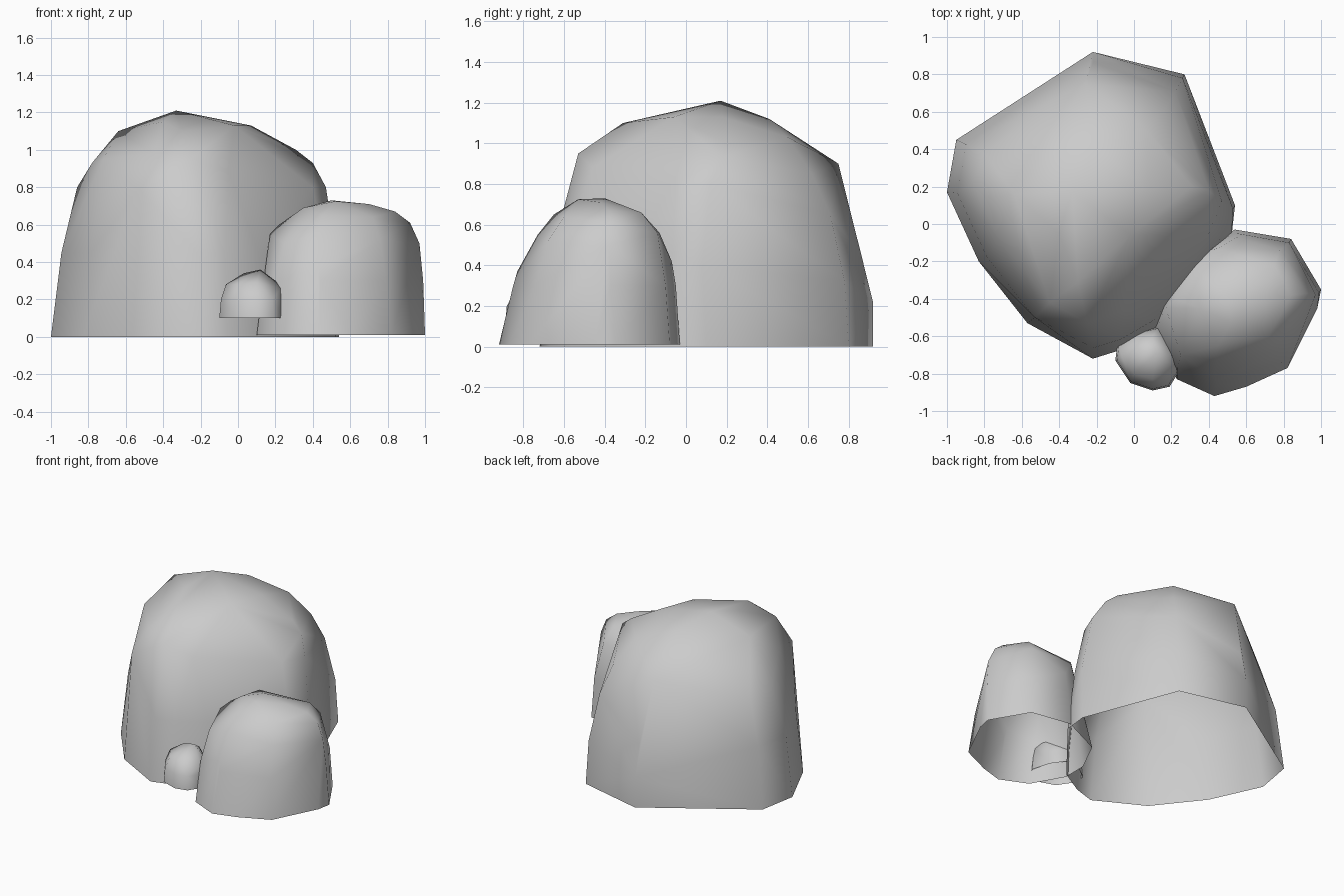
import bpy, bmesh


def rock(name, base, z0, centre, mid, upper):
    """Boulder shell: hull of base outline, scaled mid rings and crown points, open below."""
    cx, cy = centre
    pts = [(x, y, z0) for x, y in base]
    for s, z in mid:
        pts += [(cx + (x - cx) * s, cy + (y - cy) * s, z) for x, y in base]
    pts += upper
    bm = bmesh.new()
    for p in pts:
        bm.verts.new(p)
    res = bmesh.ops.convex_hull(bm, input=bm.verts)
    loose = {g for g in res["geom_interior"] + res["geom_unused"]
             if isinstance(g, bmesh.types.BMVert)}
    bmesh.ops.delete(bm, geom=list(loose), context='VERTS')
    bmesh.ops.recalc_face_normals(bm, faces=bm.faces)
    floor = [f for f in bm.faces if all(abs(v.co.z - z0) < 1e-4 for v in f.verts)]
    bmesh.ops.delete(bm, geom=floor, context='FACES')
    for f in bm.faces:
        f.smooth = True
    me = bpy.data.meshes.new(name)
    bm.to_mesh(me)
    bm.free()
    ob = bpy.data.objects.new(name, me)
    bpy.context.collection.objects.link(ob)


# Large boulder
rock("large_boulder",
     [(-1, .17), (-.95, .45), (-.22, .92), (.27, .80), (.54, .10), (.52, -.08),
      (.13, -.56), (-.06, -.67), (-.22, -.72), (-.57, -.53), (-.83, -.20)],
     0, (-.2, .1), [(.93, .45)],
     [(-.22, .92, .22), (.53, .08, .40), (.26, .78, .32), (.22, .71, .65),
      (.17, .62, .85), (.07, .50, 1.03), (-.53, -.50, .79), (-.45, -.42, .98),
      (-.86, .22, .80), (-.78, .14, .93), (-.80, .38, .76), (-.26, .75, .90),
      (.47, .12, .80), (.40, .18, .93), (.40, -.05, .80),
      (-.05, -.46, .88), (-.25, -.53, .95), (-.72, -.08, .95),
      (-.33, .17, 1.21), (-.64, .16, 1.10), (.07, .18, 1.13), (-.30, -.31, 1.10),
      (-.02, -.06, 1.13), (-.40, -.05, 1.15), (-.20, .41, 1.12), (.31, .20, 1.0)])

# Medium boulder
rock("medium_boulder",
     [(.54, -.03), (.84, -.08), (1.0, -.35), (.98, -.45), (.82, -.77), (.60, -.87),
      (.43, -.92), (.23, -.83), (.10, -.60), (.10, -.42), (.22, -.18)],
     .01, (.55, -.45), [],
     [(.99, -.37, .30), (.83, -.10, .30), (.44, -.85, .30), (.79, -.74, .30),
      (.15, -.48, .33), (.23, -.77, .30), (.55, -.05, .30),
      (.97, -.38, .50), (.92, -.37, .61), (.84, -.38, .67), (.78, -.14, .56),
      (.45, -.13, .56), (.55, -.07, .42), (.17, -.45, .55), (.22, -.40, .60),
      (.35, -.25, .66), (.75, -.22, .66), (.50, -.40, .73), (.52, -.53, .725),
      (.70, -.42, .71), (.35, -.45, .69), (.45, -.65, .65), (.72, -.60, .64),
      (.44, -.73, .55), (.76, -.68, .52), (.43, -.83, .37), (.25, -.70, .50)])

# Small stone resting between them
rock("small_stone",
     [(-.10, -.73), (-.09, -.65), (0, -.58), (.13, -.55), (.20, -.65),
      (.24, -.79), (.19, -.87), (.10, -.89), (-.02, -.85)],
     .10, (.08, -.72), [(.95, .20)],
     [(-.065, -.71, .28), (.03, -.68, .34), (.12, -.69, .36), (.20, -.70, .30),
      (.23, -.77, .26), (.10, -.83, .29), (0, -.80, .28), (.10, -.60, .30)])
